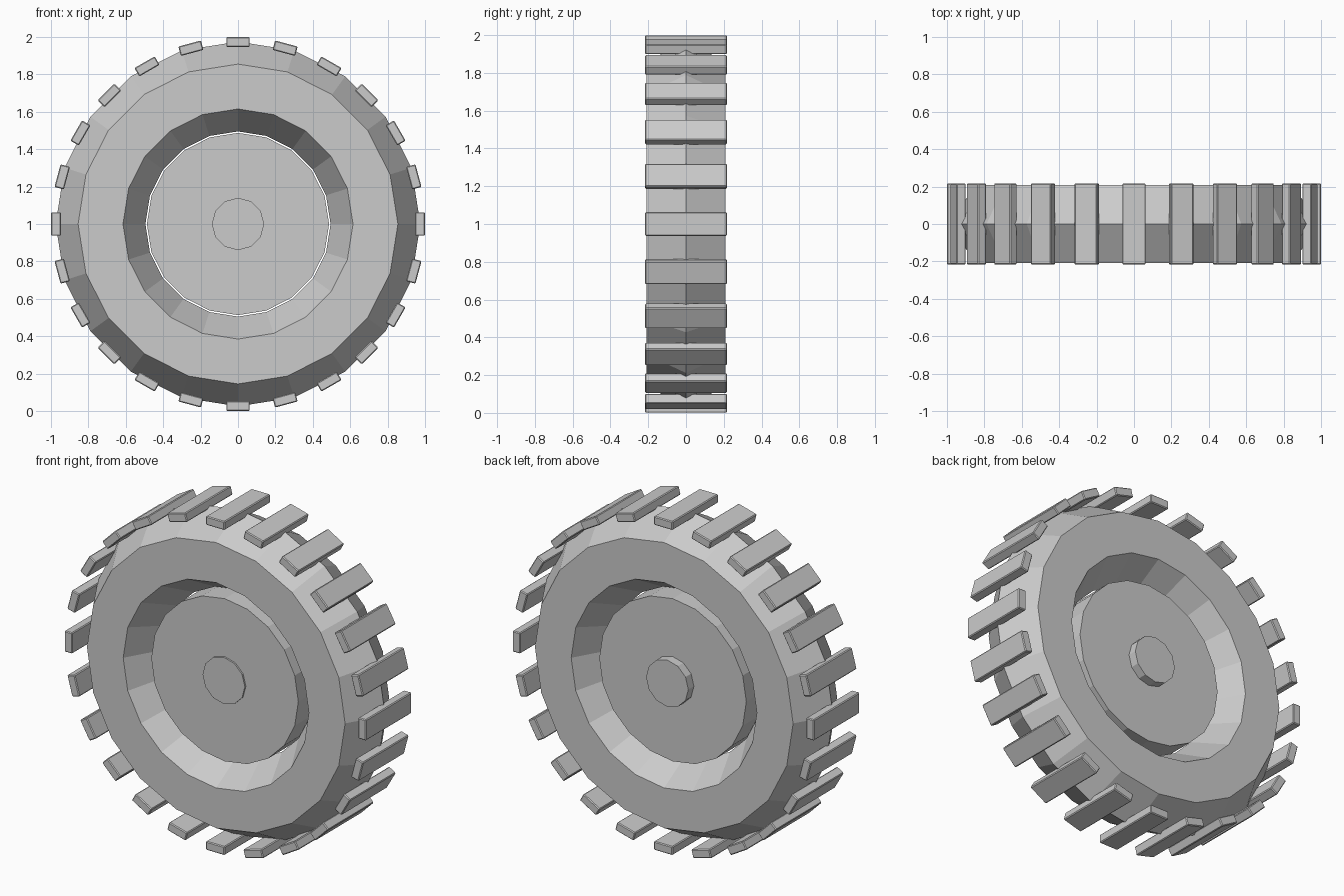
import bpy
from math import pi, sin, cos, tau

if "Cube" in bpy.data.objects:
    bpy.data.objects.remove(bpy.data.objects["Cube"])

CENTRE_Z = 1.0
LUGS = 24


def cylinder(name, radius, y_front, y_back, sides):
    """Cylinder whose axis runs along y."""
    bpy.ops.mesh.primitive_cylinder_add(
        vertices=sides, radius=radius, depth=y_back - y_front,
        location=(0, (y_front + y_back) / 2, CENTRE_Z), rotation=(pi / 2, 0, 0))
    ob = bpy.context.object
    ob.name = name
    return ob


# Tyre: low-poly ring with a hexagonal cross-section
bpy.ops.mesh.primitive_torus_add(
    major_segments=20, minor_segments=6, major_radius=0.735, minor_radius=0.24,
    location=(0, 0, CENTRE_Z), rotation=(pi / 2, 0, 0))
bpy.context.object.name = "tyre"

# Wheel disc and the hub, which sticks out further at the back
cylinder("wheel_disc", 0.487, -0.125, 0.125, 20)
cylinder("hub", 0.14, -0.135, 0.178, 12)

# Tread lugs: slightly bevelled bars around the tyre
for i in range(LUGS):
    a = tau * i / LUGS
    bpy.ops.mesh.primitive_cube_add(
        size=1, location=(0.973 * sin(a), 0, CENTRE_Z + 0.973 * cos(a)),
        rotation=(0, a, 0))
    lug = bpy.context.object
    lug.name = f"tread_lug_{i + 1}"
    lug.scale = (0.125, 0.434, 0.052)
    bpy.ops.object.transform_apply(location=False, rotation=False, scale=True)
    bevel = lug.modifiers.new("bevel", "BEVEL")
    bevel.width = 0.005
    bevel.segments = 1
